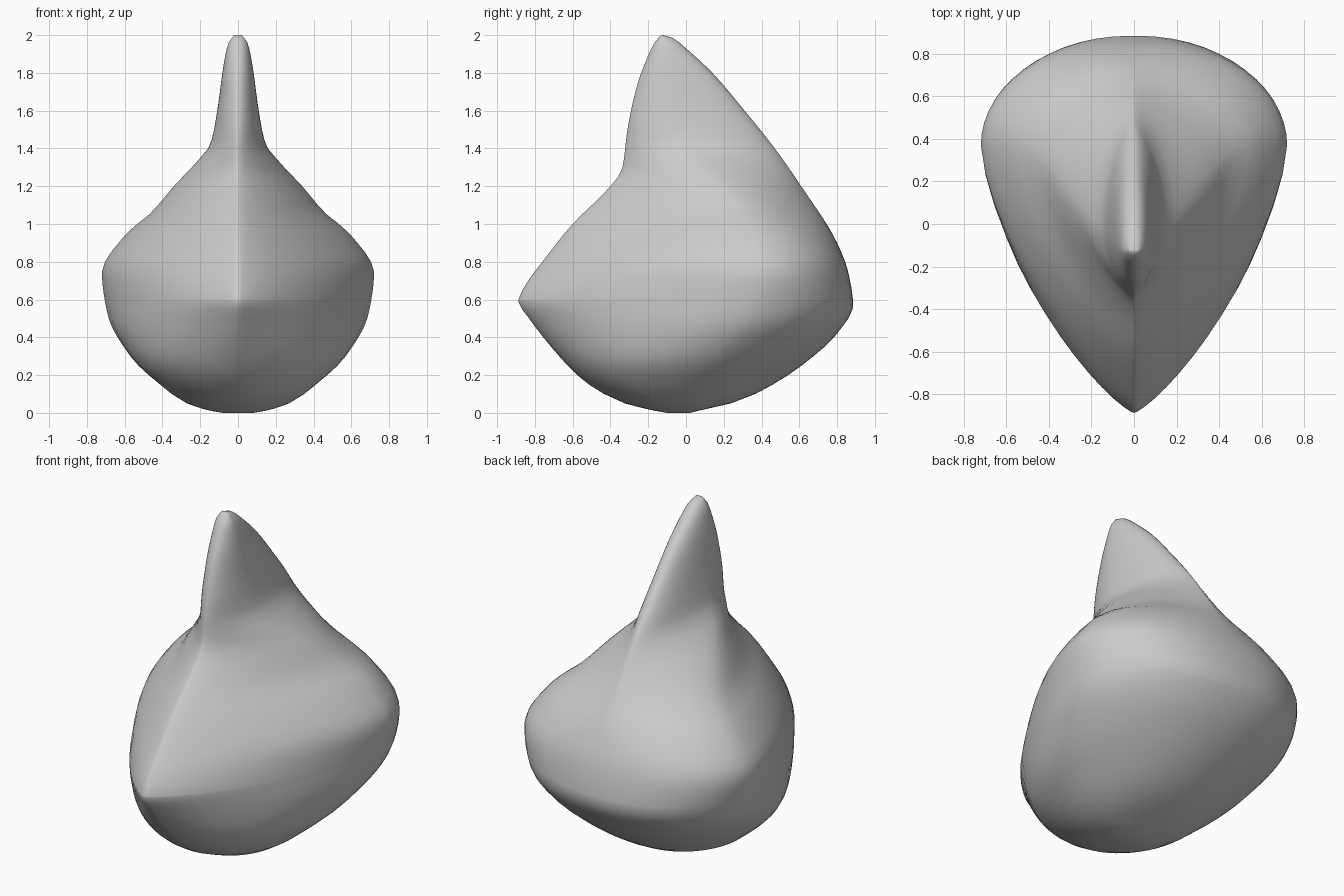
import bpy, bmesh
from math import sin, pi

if "Cube" in bpy.data.objects:
    bpy.data.objects.remove(bpy.data.objects["Cube"])

# Profiles as (height, value) pairs, read upward
FRONT = [(0, -.10), (.01, -.16), (.06, -.35), (.17, -.54), (.31, -.68), (.52, -.845), (.59, -.888),
         (.66, -.86), (.8, -.76), (1, -.60), (1.2, -.40), (1.29, -.338), (1.5, -.31),
         (1.73, -.26), (1.88, -.205), (1.97, -.16), (2, -.13)]
BACK = [(0, .02), (.01, .06), (.06, .27), (.15, .46), (.28, .65), (.42, .80), (.57, .885), (.74, .86),
        (.9, .80), (1.2, .61), (1.4, .47), (1.6, .31), (1.8, .14), (1.93, 0), (1.985, -.07), (2, -.12)]
WIDTH = [(0, .08), (.01, .14), (.05, .27), (.14, .40), (.3, .57), (.52, .69), (.74, .72), (.95, .59),
         (1.06, .46), (1.2, .34), (1.35, .20), (1.42, .147), (1.6, .11), (1.85, .075),
         (1.96, .05), (2, .02)]
WIDEST = [(0, -.04), (.2, .05), (.5, .3), (.75, .37), (.95, .36), (1.2, .18), (1.42, -.02),
          (1.6, -.05), (2, -.125)]
# Section roundness: 0.5 is elliptical, larger pinches to a ridge
FRONT_PINCH = [(0, .5), (.2, .55), (.5, .75), (.6, .8), (1.2, .8), (1.4, .7), (1.6, .55), (2, .5)]
BACK_PINCH = [(0, .5), (.5, .46), (.8, .45), (.95, .54), (1.15, .8), (1.3, .8), (1.5, .55), (2, .45)]


def at(curve, z):
    """Monotone cubic interpolation, so the skin flows without bands."""
    n = len(curve)
    d = [(b[1] - a[1]) / (b[0] - a[0]) for a, b in zip(curve, curve[1:])]

    def slope(k):
        if k == 0 or k == n - 1:
            return d[min(k, n - 2)]
        p, q = d[k - 1], d[k]
        return 2 * p * q / (p + q) if p * q > 0 else 0

    k = max(i for i in range(n - 1) if curve[i][0] <= z)
    (z0, a), (z1, b) = curve[k], curve[k + 1]
    h = z1 - z0
    t = (z - z0) / h
    return (a * (1 + 2 * t) * (1 - t) ** 2 + b * t * t * (3 - 2 * t)
            + h * slope(k) * t * (1 - t) ** 2 - h * slope(k + 1) * t * t * (1 - t))


def section(z, n=14):
    """Right half from nose to back, then mirrored into a closed loop."""
    yf, yb, w, yw = (at(c, z) for c in (FRONT, BACK, WIDTH, WIDEST))
    half = []
    for i in range(2 * n + 1):
        s = sin(-pi / 2 + pi * i / (2 * n))
        t = abs(s)
        end, pinch = (yf, at(FRONT_PINCH, z)) if s < 0 else (yb, at(BACK_PINCH, z))
        power = 2 - 1.6 * (pinch - .5) if s < 0 else 2
        half.append((w * max(0, 1 - t ** power) ** pinch, yw + (end - yw) * t))
    return half + [(-x, y) for x, y in half[-2:0:-1]]


# Body and fin lofted as one continuous skin
levels = [0, .01, .025] + [.05 * k for k in range(1, 39)] + [1.93, 1.96, 1.985, 2]
levels = sorted(levels + [.59])
bm = bmesh.new()
rings = [[bm.verts.new((x, y, z)) for x, y in section(z)] for z in levels]
for lo, hi in zip(rings, rings[1:]):
    for i in range(len(lo)):
        j = (i + 1) % len(lo)
        bm.faces.new((lo[i], lo[j], hi[j], hi[i]))
bm.faces.new(rings[0][::-1])
bm.faces.new(rings[-1])
bmesh.ops.recalc_face_normals(bm, faces=bm.faces)
for f in bm.faces:
    f.smooth = True
mesh = bpy.data.meshes.new("finned_body")
bm.to_mesh(mesh)
bm.free()
body = bpy.data.objects.new("finned_body", mesh)
bpy.context.collection.objects.link(body)
